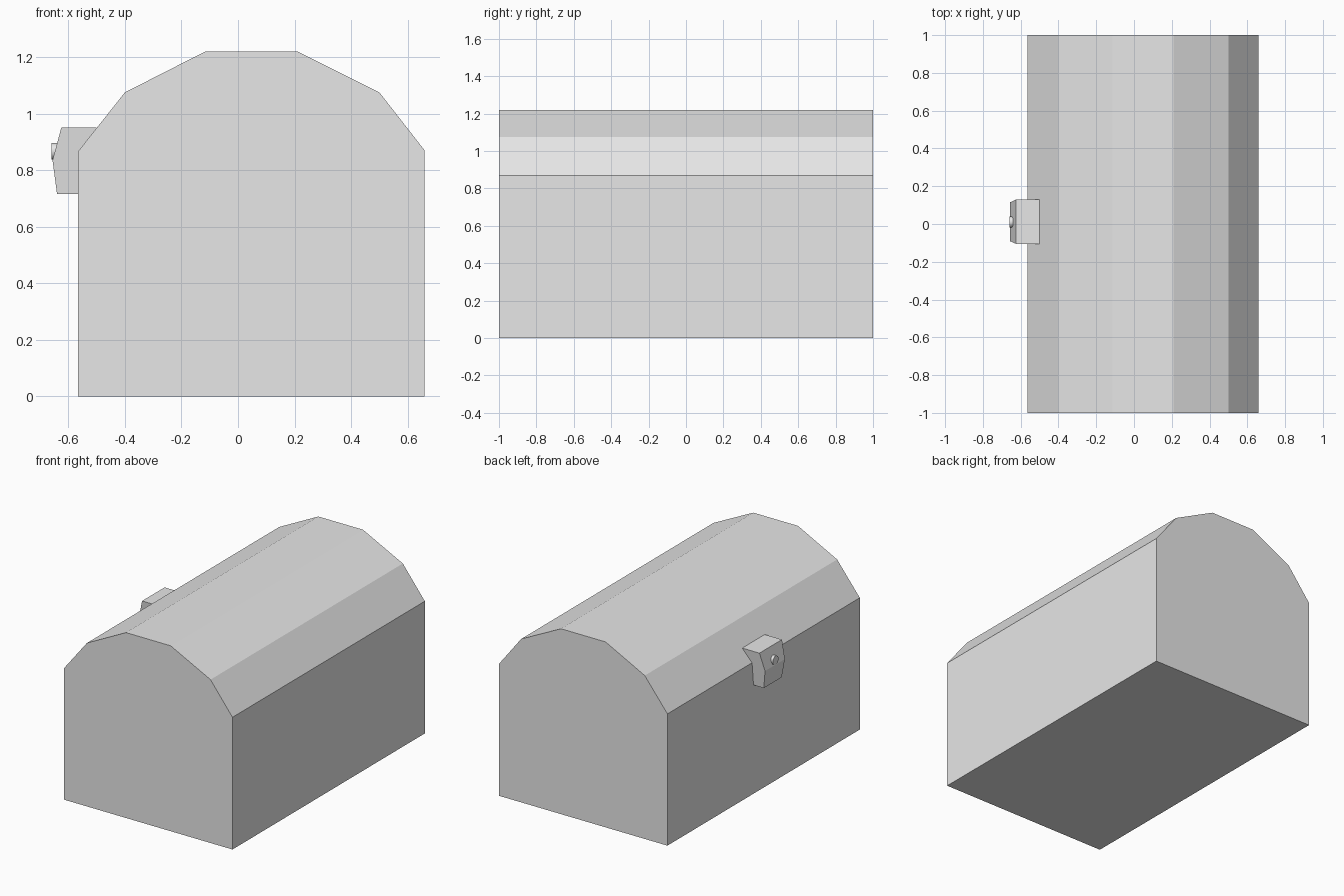
import bpy, bmesh, math

if "Cube" in bpy.data.objects:
    bpy.data.objects.remove(bpy.data.objects["Cube"])

grey = bpy.data.materials.new("plain_grey")
grey.diffuse_color = (0.8, 0.8, 0.8, 1)
grey.use_nodes = True
grey.node_tree.nodes["Principled BSDF"].inputs["Base Color"].default_value = grey.diffuse_color


def loft(name, near, far):
    """Closed solid between two matching outlines of 3D points."""
    bm = bmesh.new()
    a = [bm.verts.new(p) for p in near]
    b = [bm.verts.new(p) for p in far]
    n = len(a)
    bm.faces.new(a)
    bm.faces.new(b[::-1])
    for i in range(n):
        j = (i + 1) % n
        bm.faces.new((a[j], a[i], b[i], b[j]))
    bmesh.ops.recalc_face_normals(bm, faces=bm.faces)
    mesh = bpy.data.meshes.new(name)
    bm.to_mesh(mesh)
    bm.free()
    mesh.materials.append(grey)
    ob = bpy.data.objects.new(name, mesh)
    bpy.context.collection.objects.link(ob)
    return ob


# Chest body with faceted arched lid, extruded along y
arch = [(-0.565, 0), (0.66, 0), (0.66, 0.87), (0.5, 1.075), (0.21, 1.22),
        (-0.115, 1.22), (-0.4, 1.075), (-0.565, 0.867)]
loft("chest", [(x, -1, z) for x, z in arch], [(x, 1, z) for x, z in arch])

# Latch plate: x, z and half width, narrowing towards the bottom
mid = 0.012
latch = [(-0.5, 0.95, 0.117), (-0.625, 0.95, 0.117), (-0.656, 0.835, 0.103),
         (-0.64, 0.715, 0.093), (-0.56, 0.715, 0.093), (-0.5, 0.835, 0.103)]
loft("latch", [(x, mid - w, z) for x, z, w in latch],
     [(x, mid + w, z) for x, z, w in latch])

# Small round lock stud on the latch
bpy.ops.mesh.primitive_cylinder_add(vertices=16, radius=0.029, depth=0.04,
                                    location=(-0.64, 0.01, 0.867),
                                    rotation=(0, math.pi / 2, 0))
stud = bpy.context.object
stud.name = "lock_stud"
stud.data.materials.append(grey)
bpy.ops.object.shade_smooth_by_angle()
